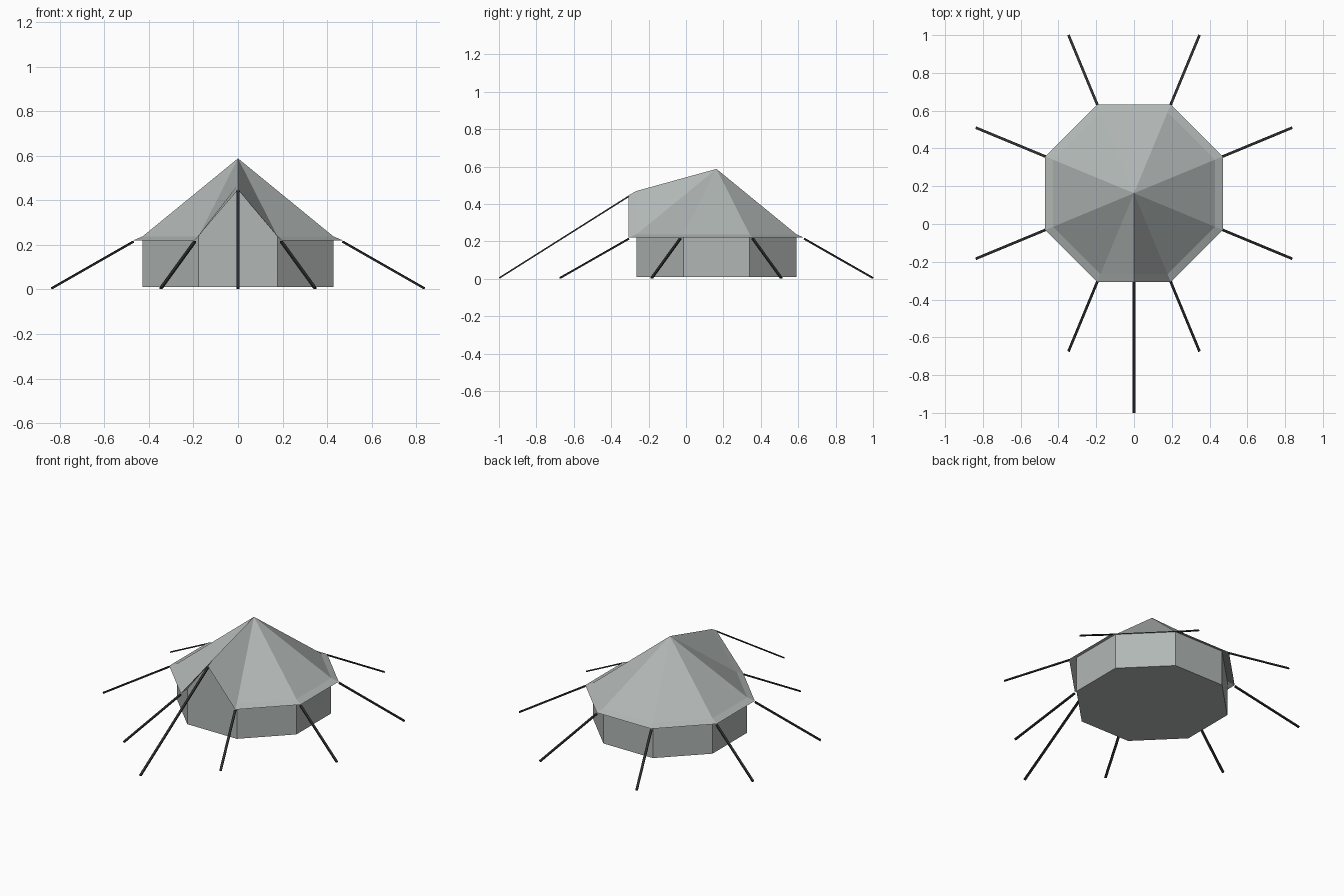
import bpy, math
from mathutils import Vector, Matrix

if "Cube" in bpy.data.objects:
    bpy.data.objects.remove(bpy.data.objects["Cube"])

CY = 0.163                       # centre of the octagon in y


def material(name, rgb):
    m = bpy.data.materials.new(name)
    m.diffuse_color = (*rgb, 1)
    m.use_nodes = True
    m.node_tree.nodes["Principled BSDF"].inputs["Base Color"].default_value = m.diffuse_color
    return m


canvas = material("grey canvas", (0.44, 0.475, 0.46))
dark = material("dark rope", (0.027, 0.027, 0.029))


def make(name, verts, faces, mat):
    me = bpy.data.meshes.new(name)
    me.from_pydata([tuple(v) for v in verts], [], faces)
    me.materials.append(mat)
    ob = bpy.data.objects.new(name, me)
    bpy.context.collection.objects.link(ob)
    return ob


def ring(apothem, z, peak_z):
    """Octagon seen from above plus a middle point on the front side (the door peak)."""
    r = apothem / math.cos(math.pi / 8)
    pts = [Vector((0, CY - apothem, peak_z))]
    for i in range(8):
        a = -math.pi / 2 + math.pi / 8 + i * math.pi / 4
        pts.append(Vector((r * math.cos(a), CY + r * math.sin(a), z)))
    return pts


def band(name, low, high):
    n = len(low)
    faces = [(i, (i + 1) % n, n + (i + 1) % n, n + i) for i in range(n)]
    return make(name, low + high, faces, canvas)


base = ring(0.428, 0.01, 0.01)
eave = ring(0.428, 0.238, 0.47)
hem = ring(0.47, 0.22, 0.447)

# canvas body: walls with a raised door gable, roof fan, sloping valance, floor
band("wall", base, eave)
band("valance", hem, eave)
make("roof", eave + [Vector((0, CY, 0.588))],
     [(i, (i + 1) % 9, 9) for i in range(9)], canvas)
make("groundsheet", base, [tuple(reversed(range(9)))], canvas)


def rope(name, start, end, width=0.014, thick=0.008):
    """Flat strap between two points, lying level across its width."""
    d = (end - start).normalized()
    side = d.cross(Vector((0, 0, 1))).normalized() * width / 2
    up = side.cross(d).normalized() * thick / 2
    verts = [p + s * side + u * up for p in (start, end)
             for s, u in ((-1, -1), (1, -1), (1, 1), (-1, 1))]
    faces = [(i, (i + 1) % 4, 4 + (i + 1) % 4, 4 + i) for i in range(4)]
    make(name, verts, faces + [(3, 2, 1, 0), (4, 5, 6, 7)], dark)


# guy ropes from every hem corner, and one from the door peak
for i, corner in enumerate(hem[1:]):
    out = Vector((corner.x, corner.y - CY, 0)).normalized()
    rope(f"guy_rope_{i + 1}", corner - Vector((0, 0, 0.006)),
         Vector((0, CY, 0.005)) + out * 0.905)
rope("door_guy_rope", hem[0] - Vector((0, 0, 0.006)), Vector((0, -0.998, 0.005)))
